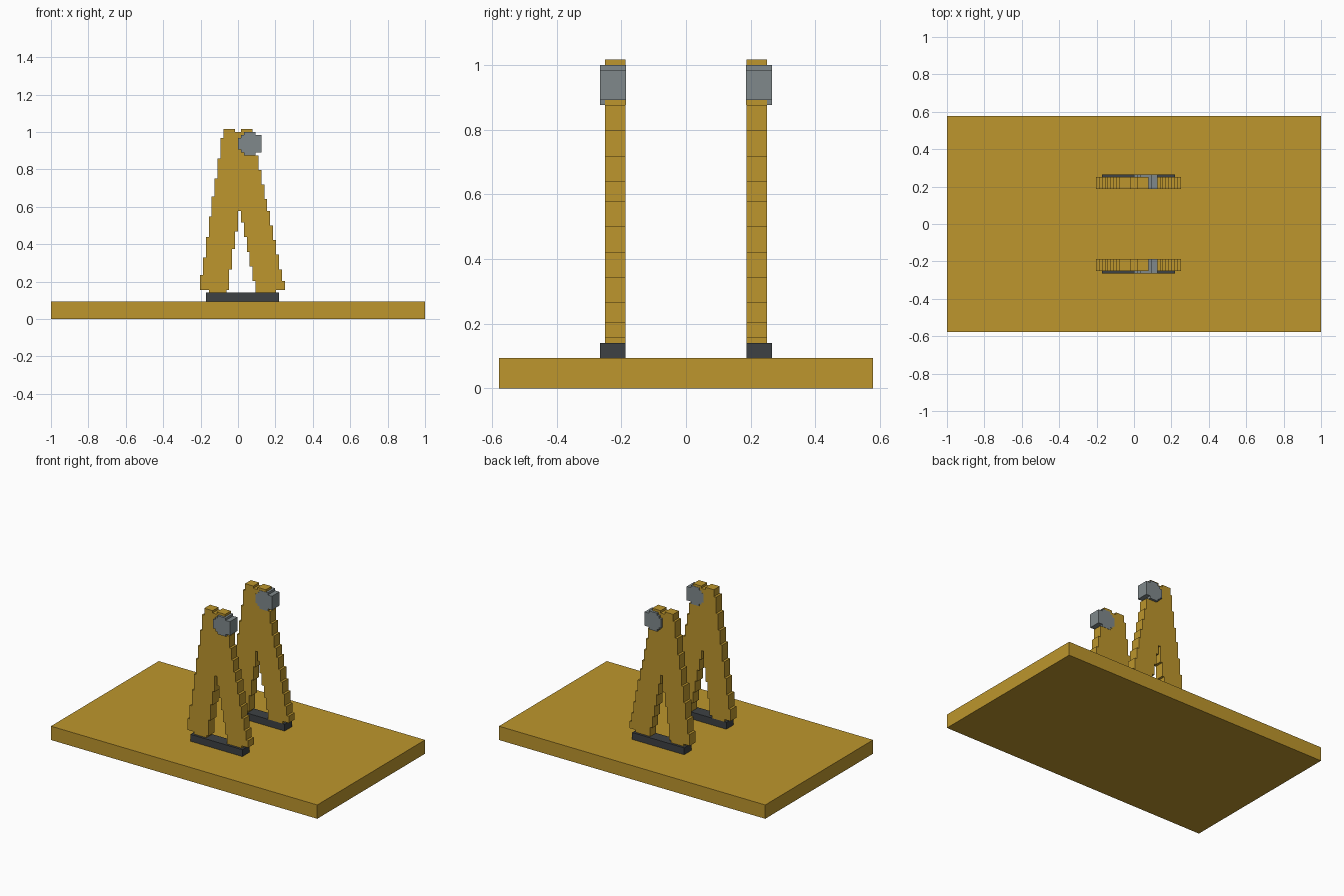
import bpy, bmesh

if "Cube" in bpy.data.objects:
    bpy.data.objects.remove(bpy.data.objects["Cube"])

V = 1 / 64  # grid unit of the stepped shapes


def material(name, rgb):
    m = bpy.data.materials.new(name)
    m.diffuse_color = (*rgb, 1)
    m.use_nodes = True
    m.node_tree.nodes["Principled BSDF"].inputs["Base Color"].default_value = m.diffuse_color
    return m


GOLD = material("golden wood", (0.51, 0.305, 0.026))
GREY = material("steel grey", (0.215, 0.25, 0.26))
DARK = material("dark iron", (0.047, 0.053, 0.057))


def extrude_profile(name, pts, y0, y1, mat):
    """Extrude an (x, z) outline, in grid units, from y0 to y1."""
    bm = bmesh.new()
    face = bm.faces.new([bm.verts.new((x * V, y0 * V, z * V)) for x, z in pts])
    new = bmesh.ops.extrude_face_region(bm, geom=[face])["geom"]
    bmesh.ops.translate(bm, vec=(0, (y1 - y0) * V, 0),
                        verts=[g for g in new if isinstance(g, bmesh.types.BMVert)])
    bmesh.ops.recalc_face_normals(bm, faces=bm.faces)
    me = bpy.data.meshes.new(name)
    bm.to_mesh(me)
    bm.free()
    me.materials.append(mat)
    ob = bpy.data.objects.new(name, me)
    bpy.context.collection.objects.link(ob)
    return ob


def stairs(xs, zs):
    """Stepped edge: xs[i] runs vertically from zs[i] to zs[i + 1]."""
    out = []
    for x, a, b in zip(xs, zs, zs[1:]):
        out += [(x, a), (x, b)]
    return out


def rect(x0, x1, z0, z1):
    return [(x0, z0), (x1, z0), (x1, z1), (x0, z1)]


# base board
extrude_profile("base_board", rect(-64, 64, 0, 6), -37, 37, GOLD)

# A-frame outline: outer left, top notch, outer right, inner right, inner left
outer_left = stairs([-10, -13, -12, -11, -10, -9, -8, -7, -6, -5],
                    [9, 10, 15, 21, 28, 35, 42, 48, 55, 62, 65])
notch = [(-1, 65), (-1, 64), (1, 64), (1, 65)]
outer_right = stairs([13, 16, 15, 14, 13, 12, 11, 10, 9, 8, 7, 6, 5],
                     [9, 10, 13, 17, 22, 27, 32, 37, 41, 46, 51, 56, 61, 65])
inner_right = stairs([6, 5, 4, 3, 2, 1], [9, 13, 18, 23, 28, 33, 37])
inner_left = stairs([-4, -3, -2, -1, 0], [9, 10, 17, 24, 30, 37])
frame = outer_left + notch + outer_right[::-1] + inner_right + inner_left[::-1]

# round stepped hub
hub_left = stairs([2, 1, 0, 1, 2], [56, 57, 58, 62, 63, 64])
hub_right = stairs([6, 8, 6], [56, 57, 63, 64])
hub = hub_left + hub_right[::-1]

# the two uprights, mirrored across y = 0
for side, s in (("front", -1), ("back", 1)):
    extrude_profile(side + "_frame", frame, s * 12, s * 16, GOLD)
    extrude_profile(side + "_hub", hub, s * 11.9, s * 17, GREY)
    extrude_profile(side + "_foot_plate", rect(-11, 14, 6, 9), s * 12, s * 17, DARK)
